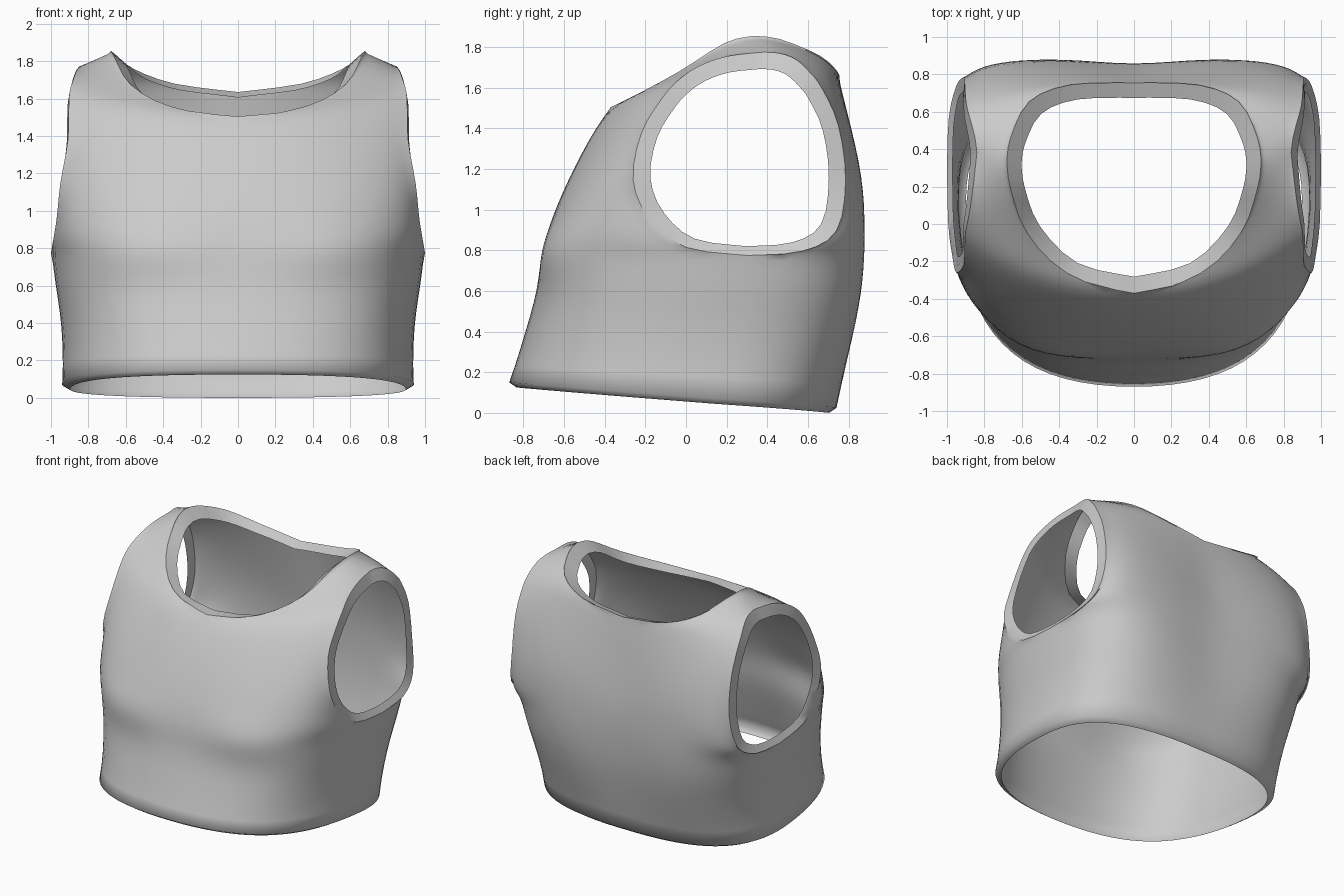
import bpy, bmesh, math
from mathutils import Vector

if "Cube" in bpy.data.objects:
    bpy.data.objects.remove(bpy.data.objects["Cube"])

SUB, COLS = 3, 18
# Each row: inner end (centre line, then neck), outer end (side seam, then armhole), two xy handles
FRONT = [
    [(0, -.87, .155), (.94, .15, .075), (.62, -.87), (.94, -.60)],
    [(0, -.79, .42), (.945, .20, .40), (.64, -.80), (.945, -.58)],
    [(0, -.73, .62), (.985, .25, .60), (.66, -.755), (.985, -.58)],
    [(0, -.71, .76), (1.0, .30, .78), (.67, -.74), (1.0, -.59)],
    [(0, -.68, .89), (.993, 0, .82), (.64, -.71), (.992, -.55)],
    [(0, -.64, 1.01), (.97, -.18, .96), (.58, -.67), (.95, -.49)],
    [(0, -.585, 1.14), (.95, -.26, 1.15), (.50, -.60), (.86, -.45)],
    [(0, -.475, 1.36), (.91, -.22, 1.38), (.40, -.485), (.76, -.34)],
    [(0, -.37, 1.51), (.905, -.12, 1.55), (.35, -.39), (.72, -.25)],
    [(.34, -.285, 1.55), (.90, -.04, 1.64), (.53, -.23), (.74, -.13)],
    [(.57, -.05, 1.675), (.88, .06, 1.71), (.67, -.01), (.78, .03)],
    [(.66, .19, 1.825), (.86, .20, 1.76), (.72, .195), (.79, .20)],
    [(.68, .33, 1.86), (.84, .38, 1.78), (.73, .345), (.79, .365)],
]
BACK = [
    [(0, .74, .03), (.94, .15, .075), (.58, .75), (.94, .62)],
    [(0, .81, .40), (.945, .20, .40), (.62, .90), (.945, .75)],
    [(0, .83, .60), (.985, .25, .60), (.65, .94), (.985, .84)],
    [(0, .84, .76), (1.0, .30, .78), (.65, .95), (1.0, .88)],
    [(0, .845, .90), (.99, .57, .80), (.62, .93), (.985, .89)],
    [(0, .84, 1.02), (.95, .74, .90), (.52, .91), (.90, .90)],
    [(0, .825, 1.15), (.91, .785, 1.15), (.40, .88), (.77, .91)],
    [(0, .79, 1.40), (.905, .75, 1.42), (.35, .82), (.70, .84)],
    [(0, .755, 1.64), (.90, .67, 1.60), (.35, .77), (.70, .76)],
    [(.34, .745, 1.685), (.89, .61, 1.68), (.53, .74), (.73, .70)],
    [(.56, .655, 1.765), (.87, .54, 1.745), (.67, .64), (.77, .59)],
    [(.66, .46, 1.845), (.85, .46, 1.775), (.72, .465), (.79, .465)],
    [(.68, .33, 1.86), (.84, .38, 1.78), (.73, .345), (.79, .365)],
]
ARMPIT, NECK = 3, 8


def spline(pts, corner=None):
    """Smooth curve through the points, with an optional sharp corner."""
    pts = [Vector(p) for p in pts]
    out, last = [], len(pts) - 1
    for i in range(last):
        b, c = pts[i], pts[i + 1]
        a = b if i in (0, corner) else pts[i - 1]
        d = c if i + 1 in (last, corner) else pts[i + 2]
        for k in range(SUB):
            t = k / SUB
            out.append(.5 * (2 * b + (c - a) * t + (2 * a - 5 * b + 4 * c - d) * t * t
                             + (3 * b - a - 3 * c + d) * t ** 3))
    return out + [pts[-1]]


def panel(rows, front):
    """Rows of Bezier points, plus the inner and outer edge curves."""
    inner = spline([r[0] for r in rows], NECK)
    outer = spline([r[1] for r in rows], ARMPIT)
    h1 = spline([r[2] for r in rows])
    h2 = spline([r[3] for r in rows])
    grid = []
    for i, (a, d, p, q) in enumerate(zip(inner, outer, h1, h2)):
        w = min(1, i / (6 * SUB))
        dz = d.z - a.z
        b = Vector((p.x, p.y, a.z + dz * .33 * w))
        c = Vector((q.x, q.y, a.z + dz * (.3 + .37 * w)))
        line = []
        for k in range(COLS + 1):
            t = k / COLS
            s = 1 - t
            v = a * s ** 3 + b * 3 * s * s * t + c * 3 * s * t * t + d * t ** 3
            if front and 0 < k < COLS:  # bust fullness and the crease below it
                gx = math.exp(-((v.x - .5) / .26) ** 2)
                v.y -= gx * (.035 * math.exp(-((v.z - .80) / .14) ** 2)
                             - .025 * math.exp(-((v.z - .57) / .09) ** 2))
            line.append(v)
        grid.append(line)
    return grid, inner, outer


bm = bmesh.new()


def add_grid(grid):
    """Quad grid on both sides of the centre line."""
    for s in (1, -1):
        vs = [[bm.verts.new((v.x * s, v.y, v.z)) for v in line] for line in grid]
        for r0, r1 in zip(vs, vs[1:]):
            for k in range(len(r0) - 1):
                f = [r0[k], r0[k + 1], r1[k + 1], r1[k]]
                bm.faces.new(f if s > 0 else f[::-1])


# body panels, relaxed with their open edges held in place
panels = [panel(FRONT, True), panel(BACK, False)]
for grid, _, _ in panels:
    add_grid(grid)
bmesh.ops.remove_doubles(bm, verts=bm.verts, dist=.002)
for _ in range(10):
    bmesh.ops.smooth_vert(bm, verts=[v for v in bm.verts if not v.is_boundary], factor=.5,
                          use_axis_x=True, use_axis_y=True, use_axis_z=True)


def arm_inner(p):
    dz = p.z - 1.26
    return Vector((p.x * .6 + .37, .27 + (p.y - .27) * .84, 1.26 + dz * (.84 if dz > 0 else .905)))


def neck_inner(p, drop):
    side = p.x / .68
    return Vector((p.x * .885, .22 + (p.y - .22) * .85, p.z - .02 - .05 * side ** 2 + drop * (1 - side)))


# bands turned in around armholes, neck and hem
for (grid, inner, outer), drop in zip(panels, (.02, -.01)):
    arm = outer[ARMPIT * SUB:]
    add_grid([arm, [arm_inner(p) for p in arm]])
    neck = inner[NECK * SUB:]
    add_grid([neck, [neck_inner(p, drop) for p in neck]])
    hem = grid[0]
    add_grid([hem, [Vector((p.x * .955, -.065 + (p.y + .065) * .955, p.z - .025)) for p in hem]])

bmesh.ops.remove_doubles(bm, verts=bm.verts, dist=.002)
bmesh.ops.recalc_face_normals(bm, faces=bm.faces)
low = min(v.co.z for v in bm.verts)
bmesh.ops.translate(bm, verts=bm.verts, vec=(0, 0, -low))
foremost = min(bm.faces, key=lambda f: f.calc_center_median().y)
if foremost.normal.y > 0:
    bmesh.ops.reverse_faces(bm, faces=bm.faces)

# smooth shading, sharp only at the armhole and neck bands
for f in bm.faces:
    f.smooth = True
for e in bm.edges:
    if len(e.link_faces) == 2 and e.verts[0].co.z > .3:
        e.smooth = e.calc_face_angle() < math.radians(32)

mesh = bpy.data.meshes.new("crop_top")
bm.to_mesh(mesh)
bm.free()
obj = bpy.data.objects.new("crop_top", mesh)
bpy.context.collection.objects.link(obj)
